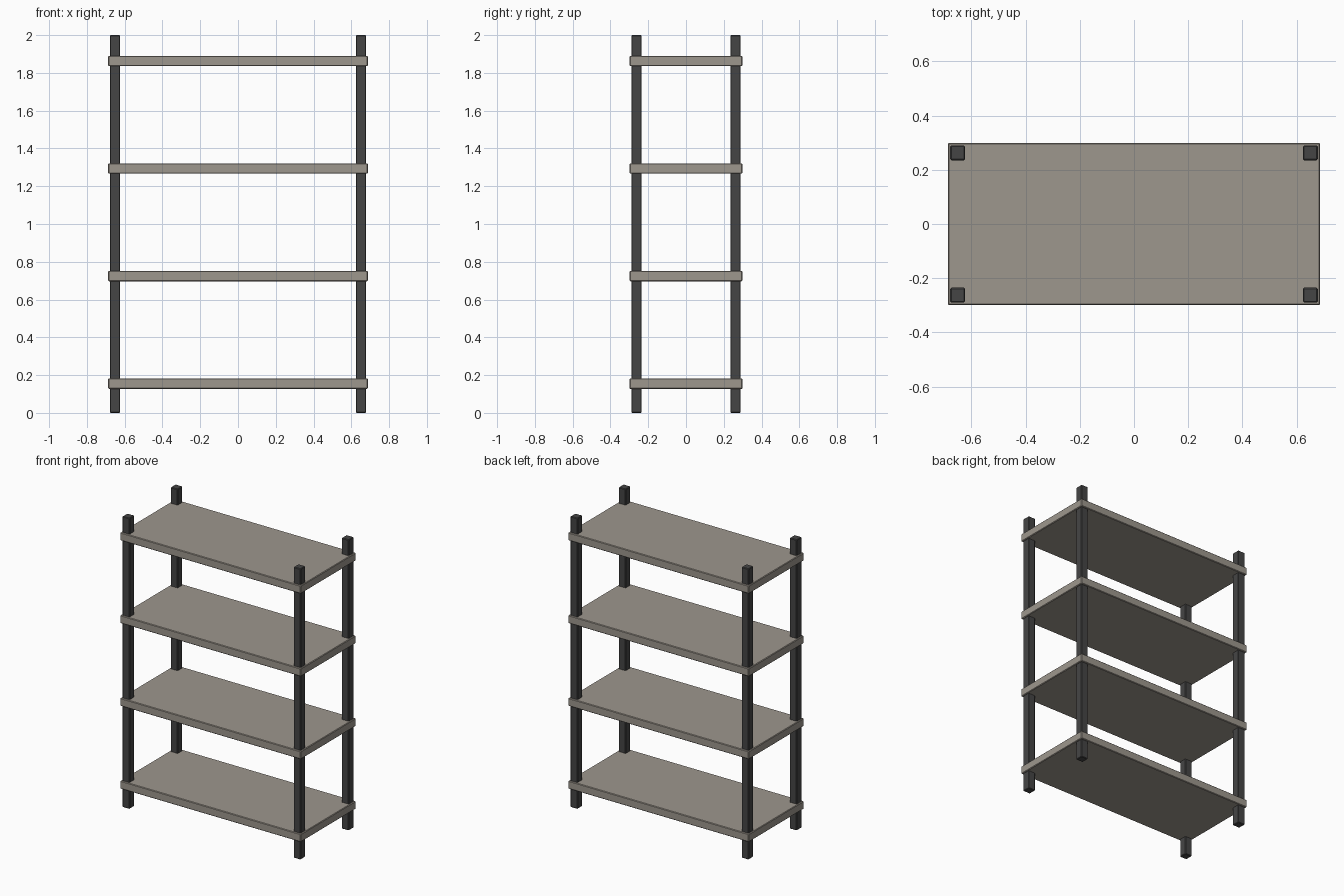
import bpy

cube = bpy.data.objects.get("Cube")
if cube:
    bpy.data.objects.remove(cube, do_unlink=True)


def make_material(name, rgb):
    mat = bpy.data.materials.new(name)
    mat.use_nodes = True
    mat.diffuse_color = (*rgb, 1)
    mat.node_tree.nodes["Principled BSDF"].inputs["Base Color"].default_value = (*rgb, 1)
    return mat


def add_box(name, size, location, mat):
    """Box with a narrow chamfer on every edge."""
    bpy.ops.mesh.primitive_cube_add(size=1, location=location)
    obj = bpy.context.object
    obj.name = name
    obj.scale = size
    bpy.ops.object.transform_apply(location=False, rotation=False, scale=True)
    bevel = obj.modifiers.new("edge_chamfer", "BEVEL")
    bevel.width = 0.004
    bevel.segments = 1
    obj.data.materials.append(mat)
    return obj


shelf_grey = make_material("warm_grey", (0.34, 0.31, 0.27))
post_grey = make_material("dark_grey", (0.06, 0.06, 0.06))

# Corner posts
POST = 0.054
for side, x in (("right", -0.651), ("left", 0.651)):
    for end, y in (("front", -0.262), ("back", 0.262)):
        add_box(f"{end}_{side}_post", (POST, POST, 2), (x, y, 1), post_grey)

# Evenly spaced shelves
for i in range(4):
    add_box(f"shelf_{i + 1}", (1.374, 0.598, 0.055), (0, 0, 0.155 + i * 0.5693), shelf_grey)
